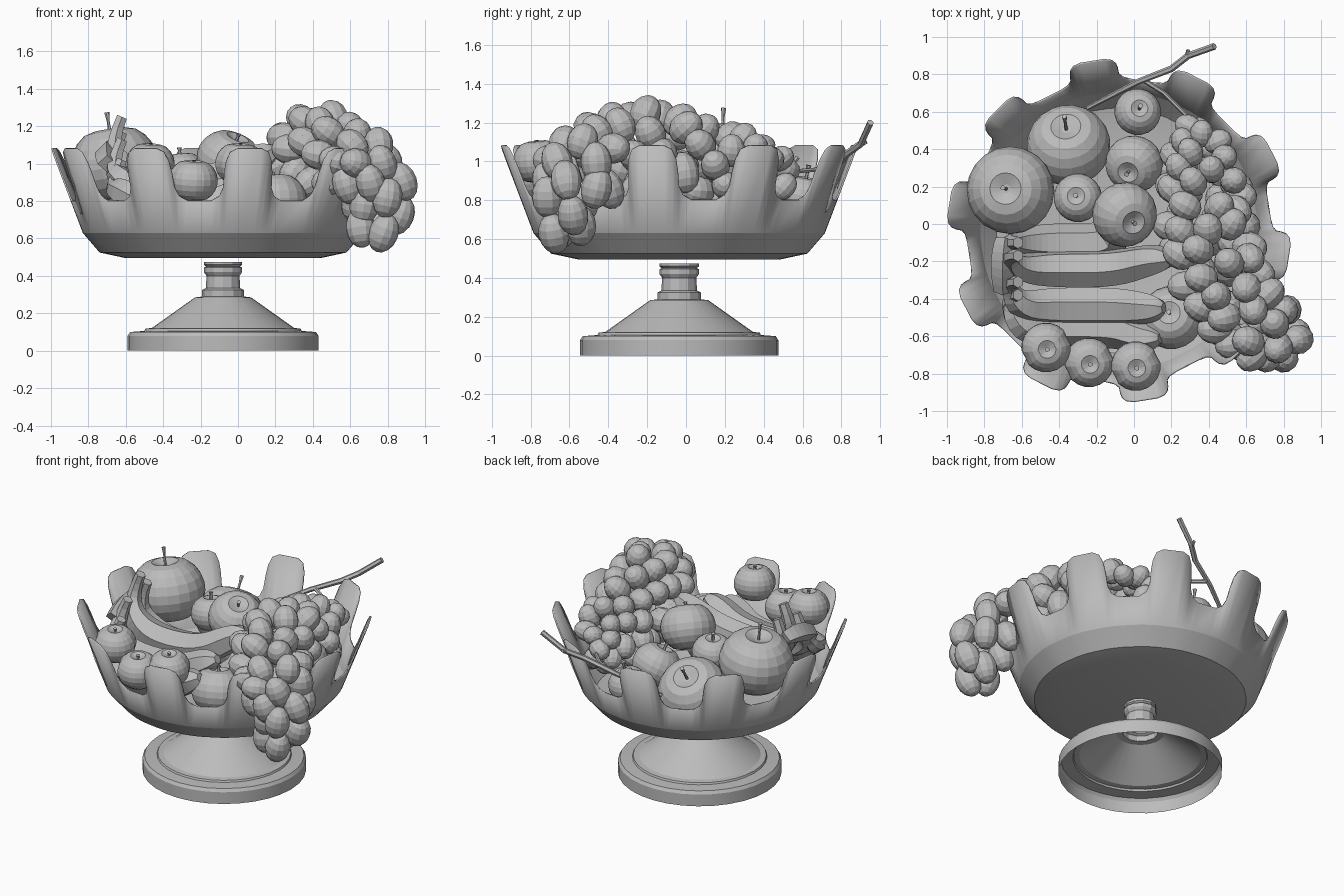
import bpy, bmesh, math, random
from mathutils import Vector, Matrix

cube = bpy.data.objects.get("Cube")
if cube:
    bpy.data.objects.remove(cube)
random.seed(4)

grey = bpy.data.materials.new("plain grey")
grey.use_nodes = True
grey.diffuse_color = (0.5, 0.5, 0.5, 1)
grey.node_tree.nodes["Principled BSDF"].inputs["Base Color"].default_value = (0.5, 0.5, 0.5, 1)
CX, CY = -0.08, -0.035  # axis of the dish


def finish(name, bm):
    bmesh.ops.recalc_face_normals(bm, faces=bm.faces)
    mesh = bpy.data.meshes.new(name)
    bm.to_mesh(mesh)
    bm.free()
    mesh.materials.append(grey)
    obj = bpy.data.objects.new(name, mesh)
    bpy.context.collection.objects.link(obj)
    return obj


def select(obj):
    bpy.ops.object.select_all(action='DESELECT')
    obj.select_set(True)
    bpy.context.view_layer.objects.active = obj


def smooth(obj, degrees):
    select(obj)
    bpy.ops.object.shade_smooth_by_angle(angle=math.radians(degrees))


def skin(bm, rings):
    """Join rings of vertices, each closed on itself."""
    n = len(rings[0])
    for a, b in zip(rings, rings[1:]):
        for i in range(n):
            j = (i + 1) % n
            bm.faces.new((a[i], a[j], b[j], b[i]))


def lathe(bm, profile, sides, crease=0):
    rings = []
    for r, z in profile:
        ring = []
        for i in range(sides):
            a = math.tau * i / sides
            k = 1 - crease * (i % (sides // 2) == 0)
            ring.append(bm.verts.new((r * k * math.cos(a), r * k * math.sin(a), z)))
        rings.append(ring)
    skin(bm, rings)
    return rings


def tube(name, points, radii, res, smooth_path=True):
    curve = bpy.data.curves.new(name, 'CURVE')
    curve.dimensions = '3D'
    curve.bevel_depth = 1
    curve.bevel_resolution = res
    curve.use_fill_caps = True
    spline = curve.splines.new('NURBS' if smooth_path else 'POLY')
    spline.points.add(len(points) - 1)
    for p, co, r in zip(spline.points, points, radii):
        p.co = (*co, 1)
        p.radius = r
    spline.order_u = 3
    spline.use_endpoint_u = True
    spline.resolution_u = 4
    spline.use_smooth = False
    curve.materials.append(grey)
    obj = bpy.data.objects.new(name, curve)
    bpy.context.collection.objects.link(obj)
    select(obj)
    bpy.ops.object.convert(target='MESH')


# Pedestal: hollow round foot
bm = bmesh.new()
lathe(bm, [(.51, 0), (.51, .08), (.497, .1), (.42, .106), (.415, .118), (.38, .122),
           (.15, .285), (.11, .29)], 32)
foot = finish("pedestal_foot", bm)
foot.location = (CX, CY, 0)
smooth(foot, 20)

# Pedestal: faceted turned stem
bm = bmesh.new()
rings = lathe(bm, [(.112, .288), (.112, .325), (.092, .335), (.088, .4), (.102, .42),
                   (.102, .445), (.09, .45), (.102, .46), (.102, .475)], 12)
bm.faces.new(rings[-1])
finish("pedestal_stem", bm).location = (CX, CY, 0)

# Bowl: ten rounded tabs round a flared rim
half = [(4, 1.08), (6.6, 1.06), (8, 1.01), (8.6, .95), (9, .87), (10.4, .825), (13.5, .8)]
period = half + [(36 - a, z) for a, z in reversed(half)]
rim = [(math.radians(a + 36 * k - 9), z) for k in range(10) for a, z in period]
bm = bmesh.new()
rings = []
for r, z in [(.52, .495), (.66, .525), (.75, .63), (None, None)]:
    rings.append([])
    for a, top in rim:
        h = z or top
        rr = r or .75 + (h - .63) * .38
        rings[-1].append(bm.verts.new((rr * math.cos(a), rr * math.sin(a), h)))
skin(bm, rings)
bm.faces.new(rings[0])
bowl = finish("bowl", bm)
bowl.location = (CX, CY, 0)
shell = bowl.modifiers.new("thickness", 'SOLIDIFY')
shell.thickness = 0.01
smooth(bowl, 14)


# Round fruit: dimpled at both ends, with a stem
def round_fruit(name, centre, radius, axis, stem=0.1, crease=0.0, squash=0.9):
    bm = bmesh.new()
    steps = 11
    profile = []
    for i in range(steps + 1):
        t = 0.1 + (math.pi - 0.2) * i / steps
        r = math.sin(t)
        dip = 1 - 0.28 * math.exp(-(r / 0.3) ** 2)
        profile.append((radius * r, radius * squash * math.cos(t) * dip))
    rings = lathe(bm, profile, 20, crease)
    bm.faces.new(rings[0])
    bm.faces.new(rings[-1])
    base = profile[0][1]
    stalk = lathe(bm, [(.01, base - .02), (.008, base + stem * .6), (.014, base + stem)], 6)
    bm.faces.new(stalk[-1])
    obj = finish(name, bm)
    turn = Vector(axis).to_track_quat('Z', 'Y').to_matrix().to_4x4()
    obj.matrix_world = Matrix.Translation(centre) @ turn


round_fruit("large_apple", (-.66, .18, 1.0), .235, (-.15, .05, 1), .12)
round_fruit("back_apple", (-.35, .42, .8), .225, (-.1, .7, 1), .12)
round_fruit("middle_apple", (-.05, .05, 1.02), .175, (.4, -.35, 1), .04)
round_fruit("small_back_apple", (.02, .6, .82), .125, (.1, .2, 1), .08)
round_fruit("low_apple", (0, .32, .85), .155, (-.3, -.4, 1), .05)
round_fruit("small_apple", (-.3, .14, .95), .13, (-.1, .1, 1), .05)
round_fruit("front_apple", (.2, -.5, .8), .17, (-.1, .2, 1), .04)
for i, spot in enumerate([(-.47, -.66, 1.0), (-.24, -.74, .91), (.01, -.76, 1.0)]):
    round_fruit(f"plum_{i + 1}", spot, .133, (.05, -.1, 1), .02, .06)

# Bananas: stem end high at one side, body sagging, tip rising
for i, (y0, y1, top, sag, tip, end) in enumerate([
        (-.17, -.19, 1.25, .87, 1.07, .2), (-.31, -.45, 1.13, .81, .98, .16),
        (-.38, -.61, 1.02, .75, .91, .14), (-.1, .02, 1.17, .78, .98, 0)]):
    low = (y0 + y1) / 2 - .06
    path = [(-.62, y0, top), (-.68, y0, top - .14), (-.62, low, sag + .1), (-.44, low, sag),
            (-.1, low, sag + .02), (end - .1, y1, tip - .05), (end - .02, y1, tip - .01),
            (end, y1, tip)]
    tube(f"banana_{i + 1}", path, [.032, .036, .08, .105, .105, .09, .06, .03], 1)
# Knobbly crown where the bananas join
tube("banana_crown", [(-.69, -.08, 1.06), (-.71, -.2, 1.08), (-.7, -.36, 1.0)],
     [.05, .075, .05], 0)

# Woody vine with side twigs
tube("vine", [(-.25, .62, .82), (.02, .76, .96), (.2, .83, 1.04), (.29, .9, 1.09),
              (.43, .95, 1.2)], [.012, .016, .018, .018, .018], 1, False)
tube("vine_twig", [(.05, .77, .97), (.16, .7, .96), (.28, .58, .95)], [.014, .012, .012], 1, False)
tube("vine_spur", [(.28, .89, 1.08), (.29, .93, 1.1)], [.012, .01], 1, False)

# Grapes: packed over a drooping bunch that spills across the rim
spine = [Vector(p) for p in [(.34, .5, .93, .14), (.37, .28, .94, .265), (.39, .04, .98, .285),
                             (.43, -.2, 1.06, .285), (.52, -.4, 1.02, .265),
                             (.66, -.54, .96, .25), (.8, -.6, .82, .195), (.74, -.63, .7, .175)]]
balls = []
for a, b in zip(spine, spine[1:]):
    balls += [a.lerp(b, k / 4) for k in range(4)]
balls.append(spine[-1])
SKIN = .08
grapes = []
for attempt in range(16000):
    ball = random.choice(balls)
    way = Vector([random.gauss(0, 1) for axis in range(3)]).normalized()
    p = ball.xyz + way * (ball.w - SKIN)
    if any((p - b.xyz).length < (b.w - SKIN) * .93 for b in balls):
        continue
    out = math.hypot(p.x - CX, p.y - CY)
    if p.z < 1.0 and out < .95 and out > .7 and p.y > -.4:
        continue
    size = .08 - .017 * min(max(p.y / .5, 0), 1)
    if all((p - q).length > size * 1.45 for q, core, s in grapes):
        grapes.append((p, ball.xyz, size))
bm = bmesh.new()
for p, core, size in grapes:
    hanging = p.x > .58 and p.z < 1.0
    lean = Vector((random.uniform(-.4, .4), random.uniform(-.4, .4), 1)) if hanging else \
        (p - core).cross(Vector((random.random(), random.random(), random.random()))) + (p - core)
    turn = lean.to_track_quat('Z', 'Y').to_matrix().to_4x4()
    shape = Matrix.Diagonal((size, size, size * (1.35 if hanging else 1.2), 1))
    bmesh.ops.create_uvsphere(bm, u_segments=12, v_segments=8, radius=1,
                              matrix=Matrix.Translation(p) @ turn @ shape)
finish("grape_bunch", bm)
